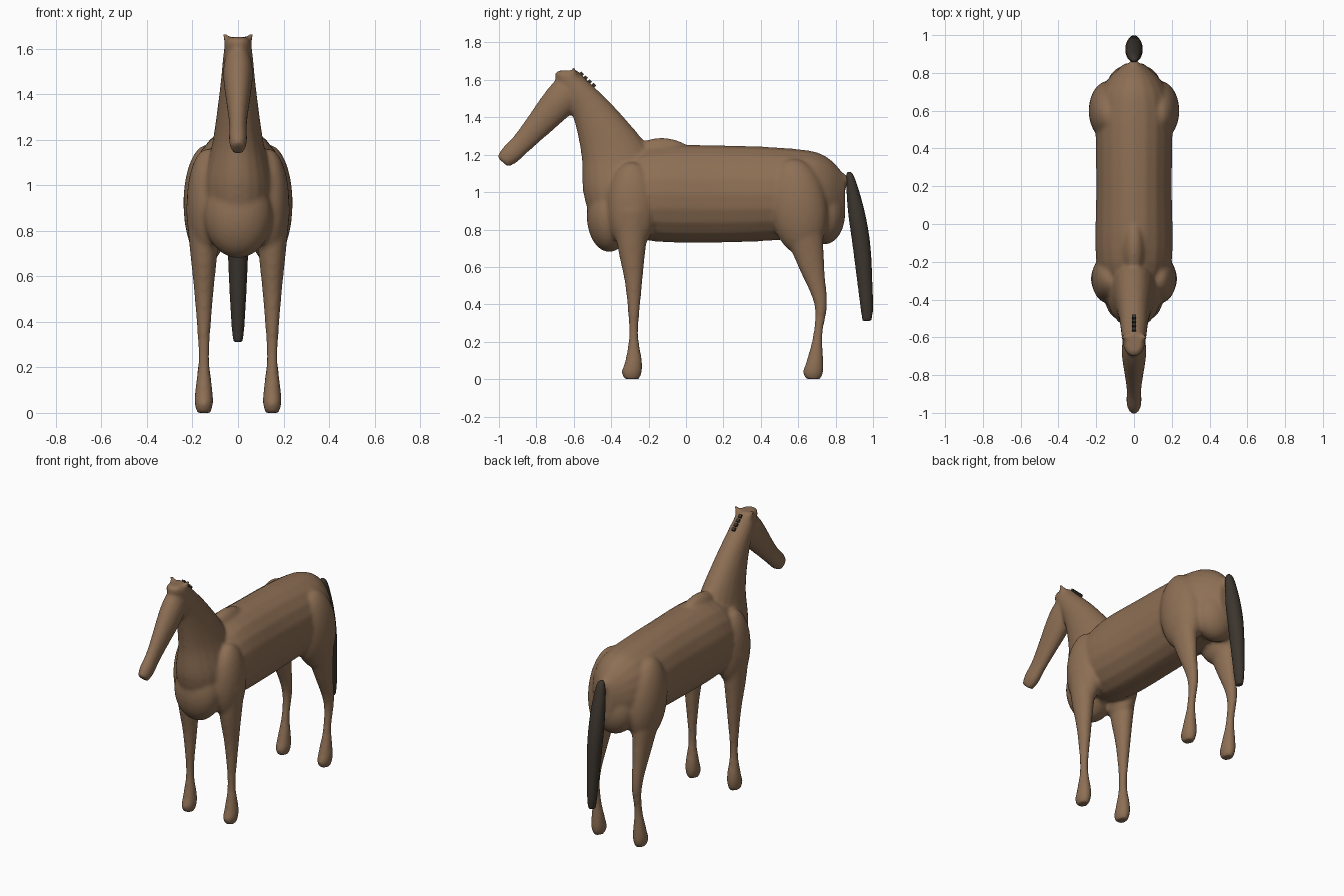
import bpy, bmesh, math
from mathutils import Vector, Matrix

default_cube = bpy.data.objects.get("Cube")
if default_cube:
    bpy.data.objects.remove(default_cube, do_unlink=True)


def material(name, red, green, blue):
    mat = bpy.data.materials.new(name)
    mat.use_nodes = True
    colour = (red, green, blue, 1)
    mat.diffuse_color = colour
    mat.node_tree.nodes["Principled BSDF"].inputs["Base Color"].default_value = colour
    return mat


brown_coat = material("brown coat", .27, .16, .09)
dark_hair = material("dark hair", .045, .036, .027)


def smooth_sections(rows, steps=5):
    """Fill in sections between the given ones along a Catmull-Rom curve."""
    points = [Vector(row) for row in rows]
    last = len(points) - 1
    filled = []
    for i in range(last):
        start, end = points[i], points[i + 1]
        leave = (end - points[max(i - 1, 0)]) / 2
        arrive = (points[min(i + 2, last)] - start) / 2
        for k in range(steps):
            t = k / steps
            ease = t * t * (3 - 2 * t)
            filled.append(start.lerp(end, ease) + leave * t * (1 - t)**2
                          - arrive * t * t * (1 - t))
    return filled + [points[last]]


def loft(bm, rows, up, x=0, sides=20):
    """Skin elliptical sections given as (y, z, half width, half depth along up)."""
    up = Vector(up).normalized()
    rings = []
    for y, z, width, depth in smooth_sections(rows):
        centre = Vector((x, y, z))
        ring = []
        for i in range(sides):
            angle = math.tau * i / sides
            across = Vector((width * math.cos(angle), 0, 0))
            ring.append(bm.verts.new(centre + across + up * depth * math.sin(angle)))
        rings.append(ring)
    for ring, following in zip(rings, rings[1:]):
        for i in range(sides):
            j = (i + 1) % sides
            bm.faces.new((ring[i], ring[j], following[j], following[i]))
    bm.faces.new(rings[0])
    bm.faces.new(rings[-1])


def ball(bm, centre, radii, tilt=0):
    place = Matrix.Translation(centre) @ Matrix.Rotation(tilt, 4, 'X')
    bmesh.ops.create_uvsphere(bm, u_segments=28, v_segments=18, radius=1,
                              matrix=place @ Matrix.Diagonal((*radii, 1)))


def leg(bm, x, foot, upper):
    """A rounded hoof at y = foot, carried on into the upper sections."""
    hoof = [(foot, 0, .03, .04), (foot, .04, .04, .055), (foot + .01, .1, .038, .045)]
    loft(bm, hoof + upper, BACKWARD, x)


def finish(bm, name, mat):
    bmesh.ops.recalc_face_normals(bm, faces=bm.faces)
    mesh = bpy.data.meshes.new(name)
    bm.to_mesh(mesh)
    bm.free()
    mesh.materials.append(mat)
    part = bpy.data.objects.new(name, mesh)
    bpy.context.collection.objects.link(part)
    return part


def fuse(part, voxel, iterations):
    """Merge overlapping forms into one soft skin."""
    blend = part.modifiers.new("blend", 'REMESH')
    blend.mode = 'VOXEL'
    blend.voxel_size = voxel
    blend.use_smooth_shade = True
    soften = part.modifiers.new("soften", 'SMOOTH')
    soften.factor = .5
    soften.iterations = iterations


UPWARD = (0, 0, 1)
BACKWARD = (0, 1, 0)

# Barrel and rump
bm = bmesh.new()
barrel = [(-.4, .97, .13, .15), (-.2, .99, .2, .25), (.2, .99, .2, .26),
          (.6, .99, .2, .24), (.75, .98, .15, .21), (.85, .97, .05, .12)]
loft(bm, barrel, UPWARD)
ball(bm, (0, .74, .88), (.14, .11, .16))

# Withers, chest and the dock of the tail
ball(bm, (0, -.13, 1.2), (.06, .16, .09))
ball(bm, (0, -.41, .87), (.15, .12, .19))
ball(bm, (0, .84, 1.06), (.03, .03, .04))

# Neck and head
neck = [(-.35, .82, .13, .15), (-.35, 1, .15, .2), (-.37, 1.2, .11, .19),
        (-.48, 1.42, .08, .13), (-.62, 1.61, .06, .08), (-.63, 1.65, .04, .05)]
loft(bm, neck, BACKWARD)
head = [(-.63, 1.54, .06, .09), (-.69, 1.47, .065, .09), (-.86, 1.28, .04, .06),
        (-.94, 1.2, .04, .055), (-.98, 1.16, .03, .04)]
loft(bm, head, (0, -.75, .66))

# Ears, shoulders, haunches and legs on both sides
front_upper = [(-.28, .25, .024, .025), (-.28, .5, .04, .045),
               (-.29, .7, .06, .075), (-.29, .9, .08, .1)]
hind_upper = [(.705, .24, .024, .025), (.72, .4, .03, .035),
              (.67, .6, .046, .07), (.6, .9, .085, .13)]
for side in (1, -1):
    ear = Matrix.Translation((side * .05, -.6, 1.645)) @ Matrix.Rotation(side * .5, 4, 'Y')
    bmesh.ops.create_cone(bm, cap_ends=True, segments=12, radius1=.025, radius2=.008,
                          depth=.055, matrix=ear)
    ball(bm, (side * .135, -.29, .92), (.09, .13, .24))
    ball(bm, (side * .135, .6, .92), (.105, .155, .26), tilt=.15)
    leg(bm, side * .15, -.29, front_upper)
    leg(bm, side * .15, .68, hind_upper)
fuse(finish(bm, "body", brown_coat), voxel=.011, iterations=7)

# Tail
bm = bmesh.new()
tail = [(.87, 1.11, .01, .01), (.88, 1.07, .03, .025), (.91, .9, .045, .045),
        (.94, .7, .045, .048), (.965, .4, .03, .035), (.967, .31, .02, .025)]
loft(bm, tail, BACKWARD)
fuse(finish(bm, "tail", dark_hair), voxel=.009, iterations=4)

# Mane tufts stepping down the crest of the neck
bm = bmesh.new()
for i in range(4):
    spot = Matrix.Translation((0, -.56 + .022 * i, 1.63 - .02 * i)) @ Matrix.Rotation(-.75, 4, 'X')
    bmesh.ops.create_cube(bm, size=.02, matrix=spot)
finish(bm, "mane_tufts", dark_hair)
